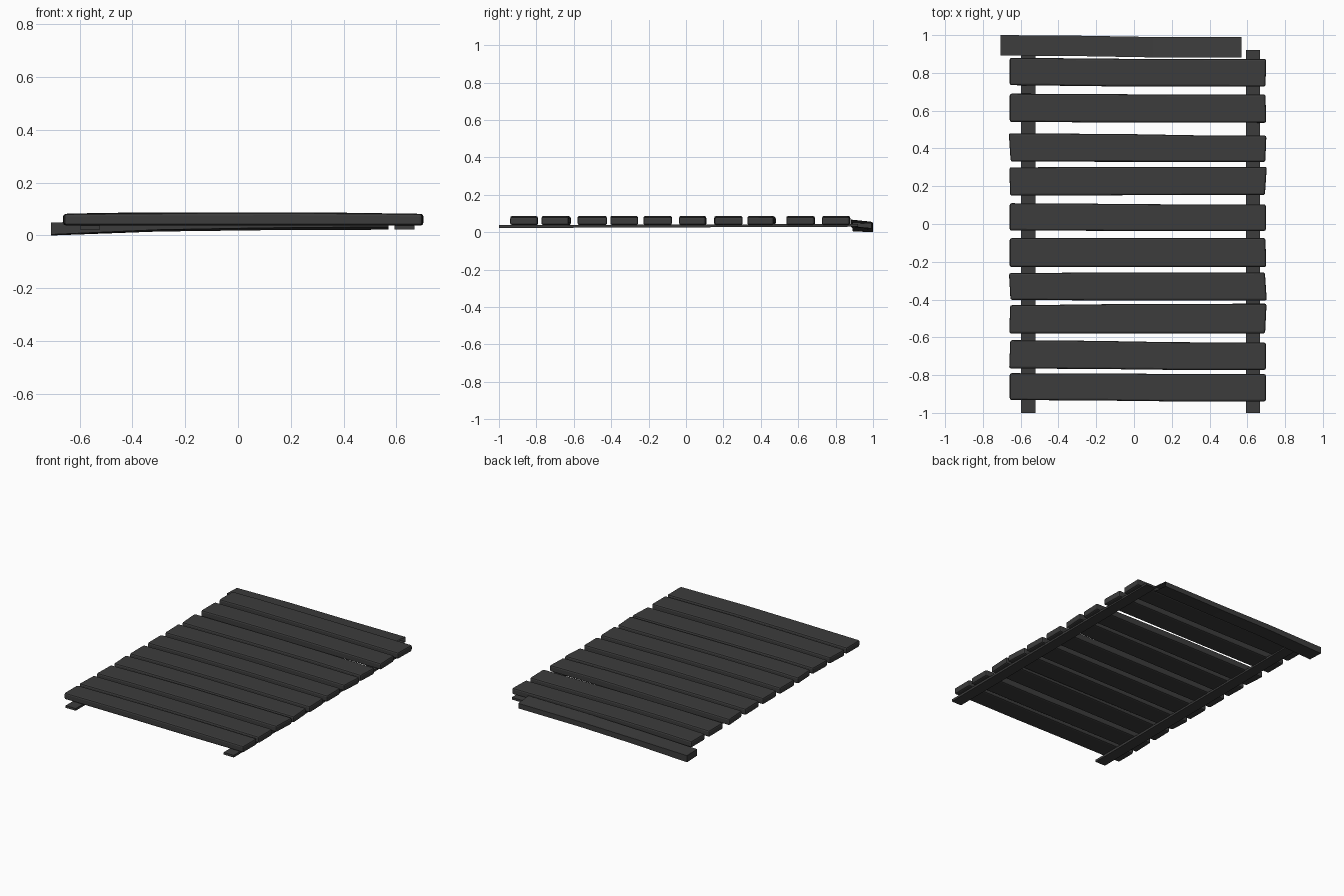
import bpy
import bmesh

cube = bpy.data.objects.get("Cube")
if cube:
    bpy.data.objects.remove(cube, do_unlink=True)

wood = bpy.data.materials.new("charcoal wood")
wood.use_nodes = True
colour = (0.045, 0.045, 0.045, 1)
wood.diffuse_color = colour
wood.node_tree.nodes["Principled BSDF"].inputs["Base Color"].default_value = colour


def loft(name, sections, bevel=0, open_end=False):
    """Join four-cornered sections into a beam running along x or y."""
    bm = bmesh.new()
    rings = [[bm.verts.new(p) for p in section] for section in sections]
    for a, b in zip(rings, rings[1:]):
        for i in range(4):
            j = (i + 1) % 4
            bm.faces.new((a[i], a[j], b[j], b[i]))
    bm.faces.new(rings[0])
    end = bm.faces.new(rings[-1])
    bmesh.ops.recalc_face_normals(bm, faces=bm.faces)
    if open_end:
        bmesh.ops.delete(bm, geom=[end], context="FACES_ONLY")
    mesh = bpy.data.meshes.new(name)
    bm.to_mesh(mesh)
    bm.free()
    mesh.materials.append(wood)
    obj = bpy.data.objects.new(name, mesh)
    bpy.context.collection.objects.link(obj)
    if bevel:
        mod = obj.modifiers.new("worn edges", "BEVEL")
        mod.width = bevel
        mod.segments = 2
        mod.limit_method = "ANGLE"
        mod.angle_limit = 0.6
    return obj


def slat(name, back, front, knot, back_in, front_out, skew_left, skew_right):
    """Crooked slat: its long edges shift a little past the knot."""
    low, high = 0.038, 0.082
    left, right = -0.658, 0.698
    # x, share of the bend, rise of the top
    stations = ((left, 0, 0), (knot - 0.4, 0.3, 0.004),
                (knot, 0.9, 0.005), (right, 1, 0))
    sections = []
    for x, bend, rise in stations:
        skew = skew_left if x == left else skew_right if x == right else 0
        yb, yf = back - back_in * bend, front - front_out * bend
        sections.append(((x - skew, yf, low), (x + skew, yb, low),
                         (x + skew, yb, high + rise), (x - skew, yf, high + rise)))
    return loft(name, sections, bevel=0.01)


# Ten fixed slats, back to front
slats = (
    (0.88, 0.735, -0.05, 0.006, 0.008, 0, 0.002),
    (0.69, 0.54, 0.05, 0.004, 0.004, 0, -0.002),
    (0.48, 0.33, 0.35, 0.012, 0.002, -0.005, 0.003),
    (0.30, 0.15, 0.05, -0.003, -0.003, -0.002, 0.005),
    (0.11, -0.035, 0.1, 0.006, 0.002, 0, 0),
    (-0.075, -0.228, 0, 0, 0, 0, -0.002),
    (-0.26, -0.402, -0.1, -0.004, 0.003, -0.004, -0.005),
    (-0.43, -0.58, 0, -0.008, 0, 0.002, 0.004),
    (-0.615, -0.765, 0.2, 0.012, 0.008, 0.003, 0),
    (-0.79, -0.932, 0.2, 0.004, 0.008, 0, 0),
)
for number, shape in enumerate(slats, 1):
    slat(f"slat_{number}", *shape)

# Two thin rails under the slats, rising slightly to the back
for name, x in (("right_rail", -0.56), ("left_rail", 0.63)):
    loft(name, [[(x + dx, y, z + dz) for dx, dz in
                 ((-0.038, 0), (0.038, 0), (0.038, 0.015), (-0.038, 0.015))]
                for y, z in ((-1, 0.022), (0.92, 0.029))])

# Loose slat at the back, sagging at one end, rolled, hollow at the other end
loose = []
for x, z, roll, yb in ((-0.708, 0, 0.004, 1), (-0.3, 0.015, 0.007, 0.997),
                       (0.1, 0.02, 0.009, 0.99), (0.57, 0.022, 0.011, 0.99)):
    yf = yb - 0.108
    thick = 0.045 - z / 2
    loose.append(((x, yf, z + roll), (x, yb, z),
                  (x, yb, z + thick), (x, yf, z + thick + roll)))
loft("loose_slat", loose, open_end=True)
